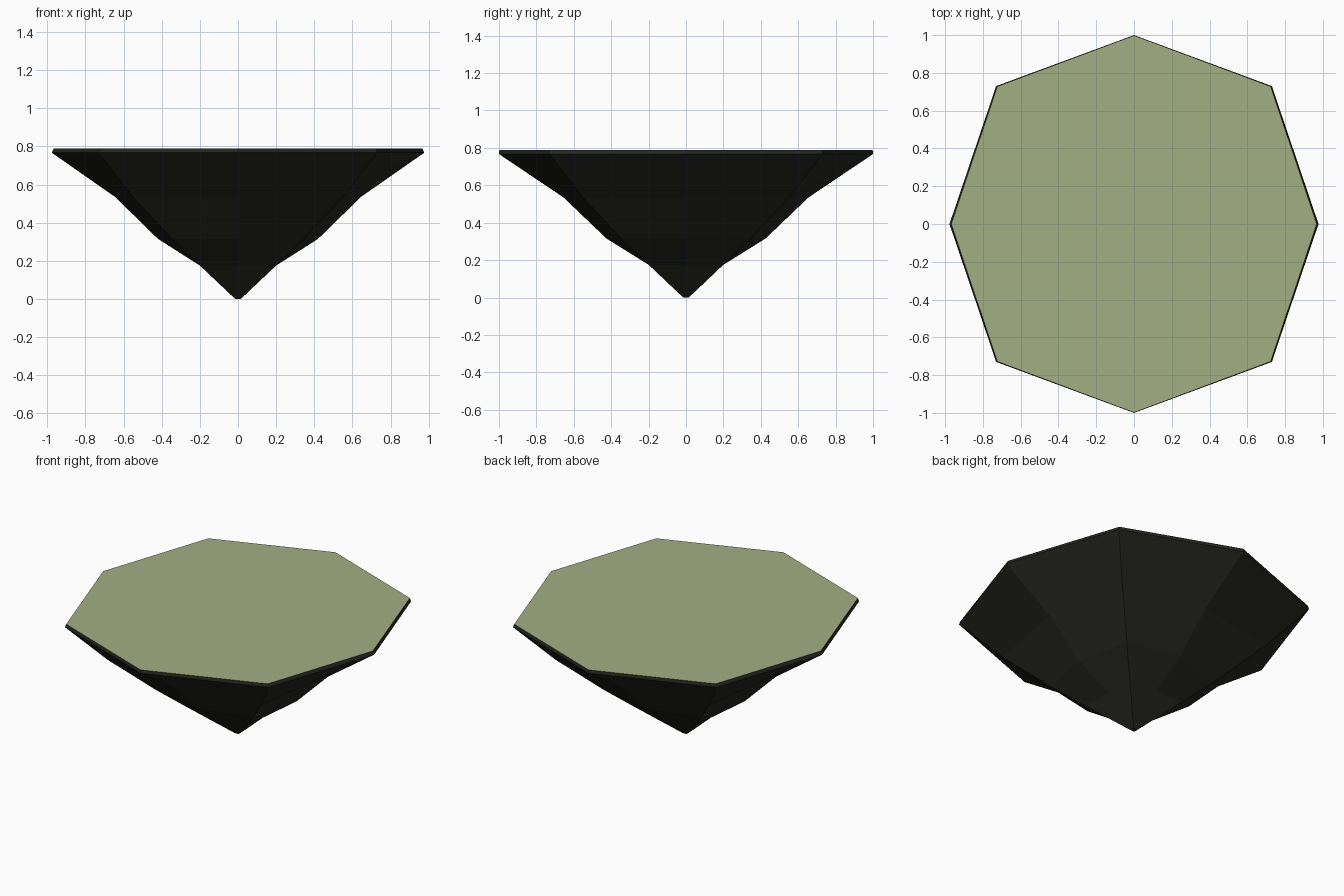
import bpy
import bmesh

if "Cube" in bpy.data.objects:
    bpy.data.objects.remove(bpy.data.objects["Cube"])


def material(name, rgb):
    mat = bpy.data.materials.new(name)
    mat.diffuse_color = (*rgb, 1.0)
    mat.use_nodes = True
    mat.node_tree.nodes["Principled BSDF"].inputs["Base Color"].default_value = mat.diffuse_color
    return mat


def ring(bm, rx, ry, dx, dy, z):
    """Eight-sided ring: axis corners at rx, ry and diagonal corners at dx, dy."""
    corners = [(rx, 0), (dx, dy), (0, ry), (-dx, dy),
               (-rx, 0), (-dx, -dy), (0, -ry), (dx, -dy)]
    return [bm.verts.new((x, y, z)) for x, y in corners]


# Profile from the blunt square tip up to the octagonal rim
PROFILE = [
    (0.015, 0.015, 0.015, 0.015, 0.0),
    (0.20, 0.20, 0.20, 0.20, 0.175),
    (0.42, 0.425, 0.345, 0.345, 0.315),
    (0.645, 0.655, 0.55, 0.55, 0.535),
    (0.977, 1.0, 0.73, 0.73, 0.767),
    (0.967, 0.998, 0.723, 0.728, 0.788),
]

bm = bmesh.new()
rings = [ring(bm, *row) for row in PROFILE]

# Rock sides
for low, high in zip(rings, rings[1:]):
    for i in range(8):
        j = (i + 1) % 8
        bm.faces.new((low[i], low[j], high[j], high[i]))

# Tip and flat grassy top
bm.faces.new(rings[0][::-1])
top = bm.faces.new(rings[-1])
top.material_index = 1

mesh = bpy.data.meshes.new("floating_island")
bm.to_mesh(mesh)
bm.free()
mesh.materials.append(material("dark_rock", (0.020, 0.021, 0.015)))
mesh.materials.append(material("grass", (0.36, 0.43, 0.23)))
island = bpy.data.objects.new("floating_island", mesh)
bpy.context.collection.objects.link(island)
